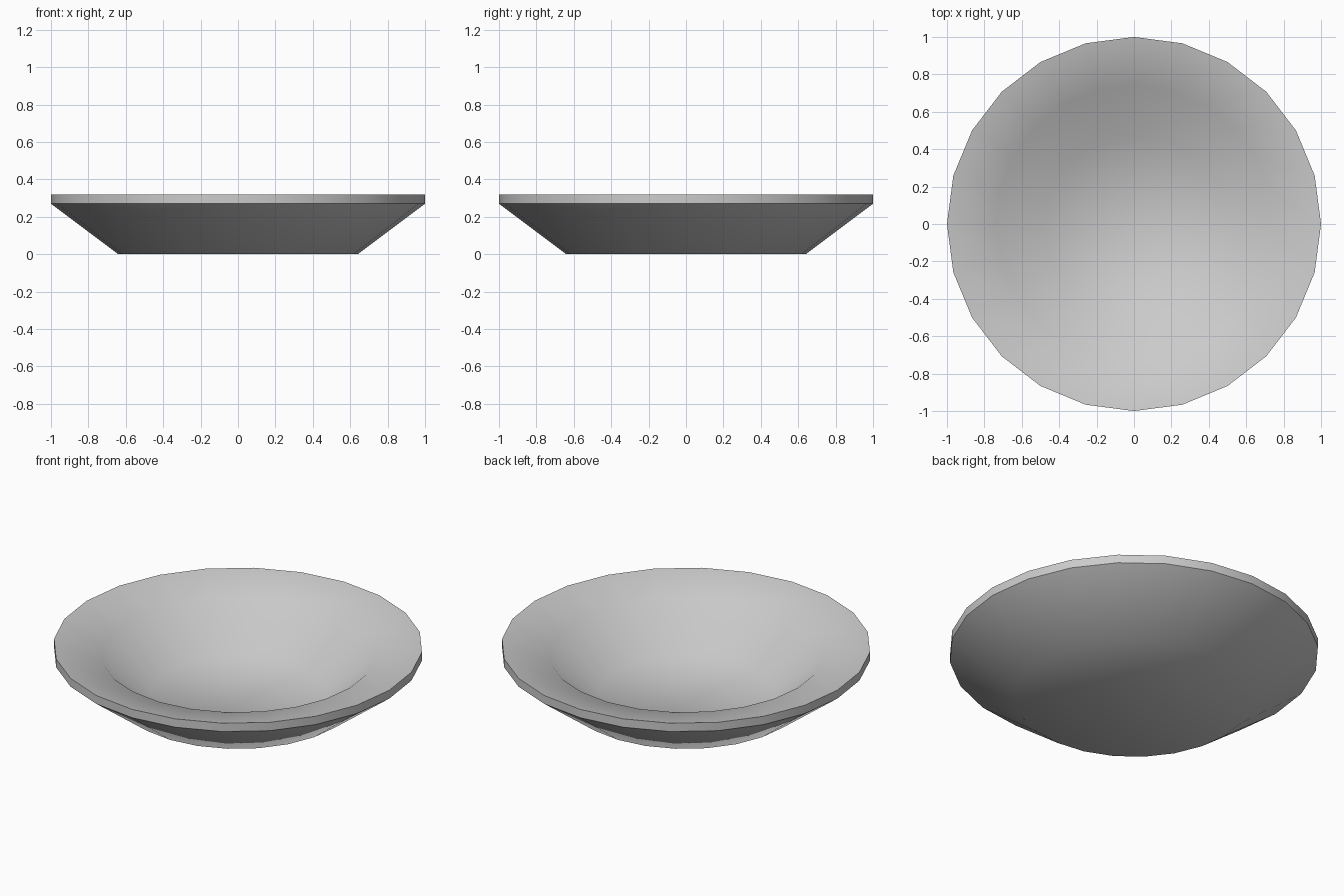
import bpy, bmesh, math

if "Cube" in bpy.data.objects:
    bpy.data.objects.remove(bpy.data.objects["Cube"])

SIDES = 24

def lathe(name, profile, angle):
    """Revolve (radius, z) points around z and cap both ends."""
    bm = bmesh.new()
    rings = []
    for r, z in profile:
        rings.append([bm.verts.new((r * math.cos(2 * math.pi * i / SIDES),
                                    r * math.sin(2 * math.pi * i / SIDES), z))
                      for i in range(SIDES)])
    for a, b in zip(rings, rings[1:]):
        for i in range(SIDES):
            j = (i + 1) % SIDES
            bm.faces.new((a[i], a[j], b[j], b[i]))
    bm.faces.new(rings[0][::-1])
    bm.faces.new(rings[-1])
    bmesh.ops.recalc_face_normals(bm, faces=bm.faces)
    me = bpy.data.meshes.new(name)
    bm.to_mesh(me)
    bm.free()
    ob = bpy.data.objects.new(name, me)
    bpy.context.collection.objects.link(ob)
    bpy.context.view_layer.objects.active = ob
    ob.select_set(True)
    bpy.ops.object.shade_smooth_by_angle(angle=math.radians(angle))
    return ob

# Plate: foot, outer slope, upright rim, sloping lip, inner well
lathe("plate", [(0.64, 0.0), (1.0, 0.27), (1.0, 0.32),
                (0.74, 0.265), (0.48, 0.04)], 50)
